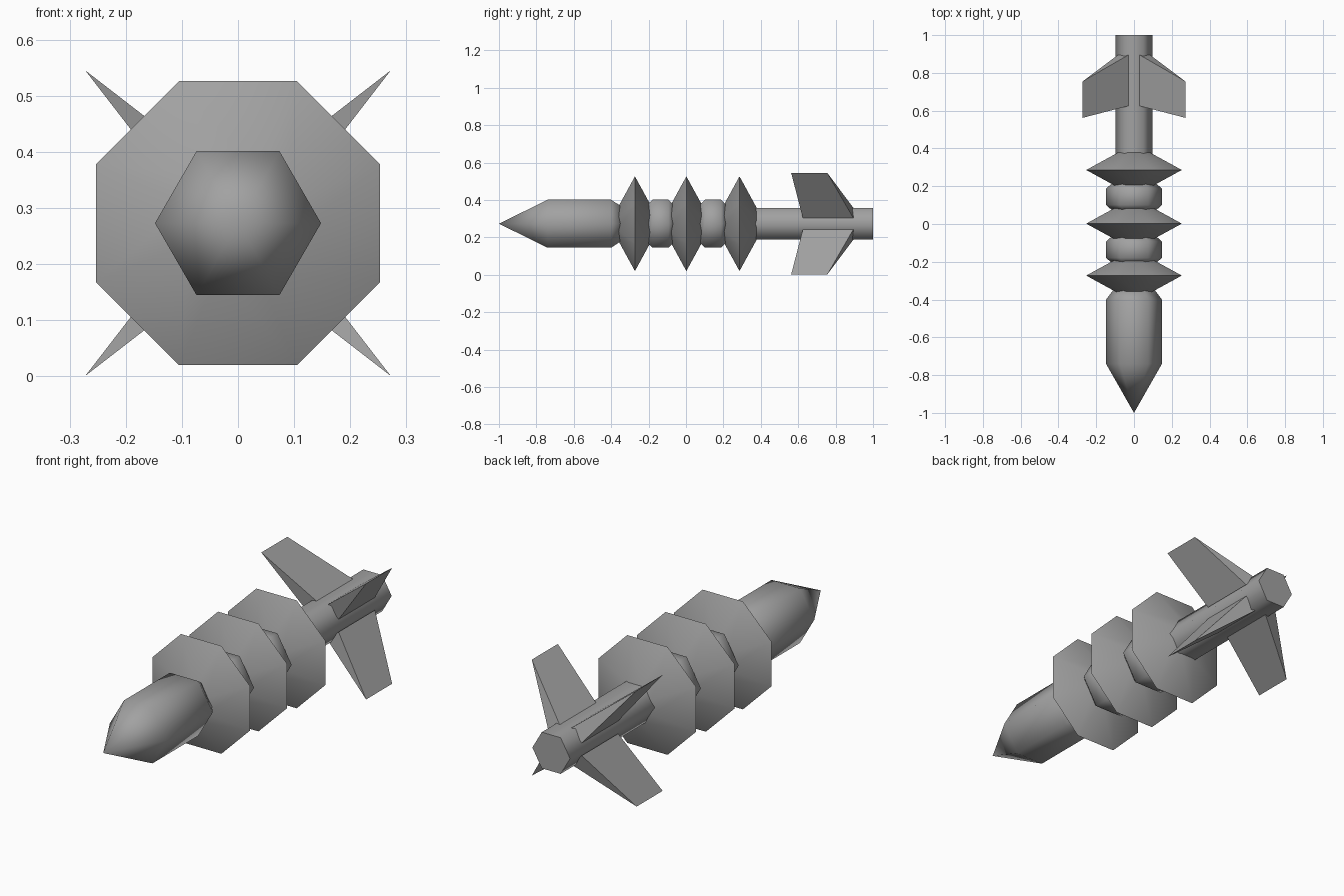
import bpy, bmesh, math
from mathutils import Vector

AXIS_Z = 0.273

cube = bpy.data.objects.get("Cube")
if cube:
    bpy.data.objects.remove(cube, do_unlink=True)

# One plain metal colour
metal = bpy.data.materials.new("grey metal")
metal.use_nodes = True
colour = (0.36, 0.36, 0.36, 1)
metal.diffuse_color = colour
metal.node_tree.nodes["Principled BSDF"].inputs["Base Color"].default_value = colour


def finish(name, bm):
    bmesh.ops.recalc_face_normals(bm, faces=bm.faces)
    mesh = bpy.data.meshes.new(name)
    bm.to_mesh(mesh)
    bm.free()
    mesh.materials.append(metal)
    obj = bpy.data.objects.new(name, mesh)
    bpy.context.collection.objects.link(obj)
    bpy.ops.object.select_all(action='DESELECT')
    obj.select_set(True)
    bpy.context.view_layer.objects.active = obj
    bpy.ops.object.shade_smooth_by_angle(angle=math.radians(65))
    return obj


def turned(name, profile, sides, turn=0.0):
    """Sweep (y, radius) points round the long axis; radius 0 makes a point."""
    bm = bmesh.new()
    rings = []
    for y, r in profile:
        count = sides if r else 1
        angles = [turn + math.tau * i / sides for i in range(count)]
        rings.append([bm.verts.new((r * math.cos(a), y, AXIS_Z + r * math.sin(a)))
                      for a in angles])
    for a, b in zip(rings, rings[1:]):
        for i in range(sides):
            j = (i + 1) % sides
            if len(a) == 1:
                bm.faces.new((a[0], b[i], b[j]))
            else:
                bm.faces.new((a[i], a[j], b[j], b[i]))
    for ring in (rings[0], rings[-1]):
        if len(ring) > 1:
            bm.faces.new(ring)
    return finish(name, bm)


# Pointed six-sided nose and body
turned("nose_body", [(-1, 0), (-0.74, 0.148), (-0.40, 0.148), (-0.35, 0.11)], 6)

# Thin six-sided tail tube running through the rings
turned("tail_tube", [(-0.37, 0.098), (1, 0.098)], 6)

# Sharp-rimmed eight-sided discs
for n, y in enumerate((-0.273, 0.002, 0.286), 1):
    turned(f"disc_{n}", [(y - 0.092, 0.092), (y, 0.274), (y + 0.092, 0.092)],
           8, math.pi / 8)

# Chamfered six-sided collars between the discs
for n, y in enumerate((-0.136, 0.144), 1):
    turned(f"collar_{n}", [(y - 0.07, 0.118), (y - 0.043, 0.148),
                           (y + 0.043, 0.148), (y + 0.07, 0.118)], 6)

# Four swept fins, thick at the root and knife-thin at the tip
for name, sx, sz in (("upper_left", 1, 1), ("upper_right", -1, 1),
                     ("lower_left", 1, -1), ("lower_right", -1, -1)):
    out = Vector((sx, 0, sz)).normalized()
    side = Vector((sx, 0, -sz)).normalized()
    centre = Vector((0, 0, AXIS_Z))
    bm = bmesh.new()

    def point(y, reach, offset):
        return bm.verts.new(centre + out * reach + side * offset + Vector((0, y, 0)))

    front_a, front_b = (point(0.625, 0.081, s * 0.039) for s in (-1, 1))
    back_a, back_b = (point(0.895, 0.081, s * 0.039) for s in (-1, 1))
    tip_front, tip_back = point(0.562, 0.385, 0), point(0.755, 0.385, 0)
    for face in ((front_a, back_a, tip_back, tip_front),
                 (front_b, back_b, tip_back, tip_front),
                 (front_a, front_b, tip_front), (back_a, back_b, tip_back),
                 (front_a, front_b, back_b, back_a)):
        bm.faces.new(face)
    finish(f"{name}_fin", bm)
